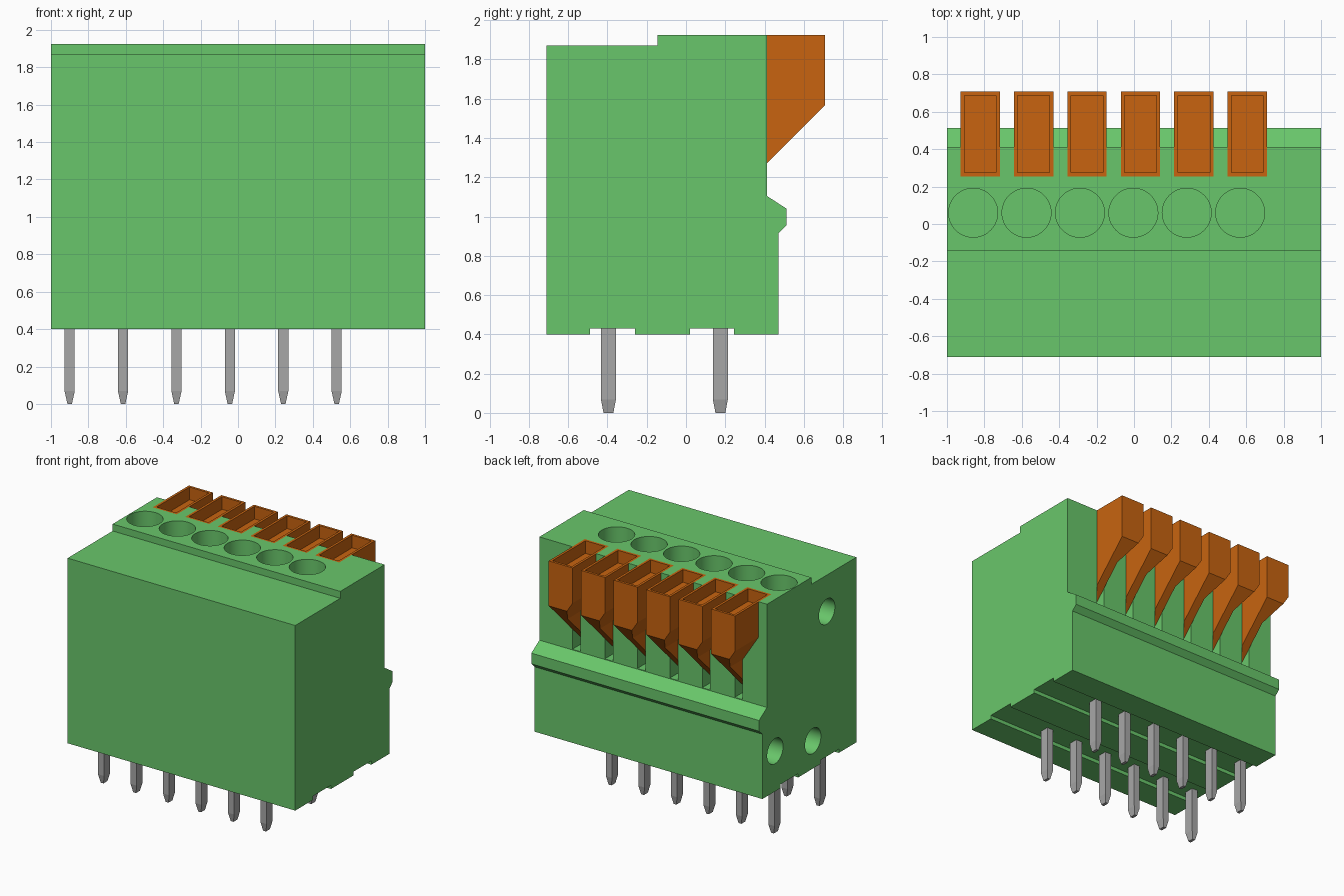
import bpy, bmesh, math
from mathutils import Matrix, Vector

if "Cube" in bpy.data.objects:
    bpy.data.objects.remove(bpy.data.objects["Cube"], do_unlink=True)

N, PITCH = 6, 0.2855          # poles and their spacing
LEVER_X, LEVER_W = -0.927, 0.21
Y_IN, Y_OUT, TOP = 0.255, 0.708, 1.925


def material(name, rgb):
    m = bpy.data.materials.new(name)
    m.use_nodes = True
    m.diffuse_color = (*rgb, 1)
    m.node_tree.nodes["Principled BSDF"].inputs["Base Color"].default_value = (*rgb, 1)
    return m


GREEN = material("housing green", (0.141, 0.565, 0.145))
ORANGE = material("lever orange", (0.578, 0.127, 0.005))
GREY = material("pin grey", (0.39, 0.39, 0.39))


def make_object(name, bm, mat):
    bmesh.ops.recalc_face_normals(bm, faces=bm.faces)
    me = bpy.data.meshes.new(name)
    bm.to_mesh(me)
    bm.free()
    me.materials.append(mat)
    ob = bpy.data.objects.new(name, me)
    bpy.context.collection.objects.link(ob)
    return ob


def prism(bm, points, step):
    """Extrude a closed outline of 3D points by the vector step."""
    face = bm.faces.new([bm.verts.new(p) for p in points])
    out = bmesh.ops.extrude_face_region(bm, geom=[face], use_keep_orig=True)
    verts = [g for g in out["geom"] if isinstance(g, bmesh.types.BMVert)]
    bmesh.ops.translate(bm, vec=step, verts=verts)


def cylinder(bm, centre, radius, depth, axis):
    rot = Matrix.Rotation(math.pi / 2, 4, 'Y') if axis == 'X' else Matrix()
    bmesh.ops.create_cone(bm, cap_ends=True, segments=48, radius1=radius, radius2=radius,
                          depth=depth, matrix=Matrix.Translation(centre) @ rot)


def lever_section(x, y, bottom, top):
    """Stepped outline shared by a lever and its slot: narrow stem, wide head."""
    pts = [(0, top), (LEVER_W, top), (LEVER_W, bottom), (0.14, bottom), (0.14, 1.43), (0, 1.645)]
    return [(x + px, y, pz) for px, pz in pts]


# Housing: side profile swept across the full width
profile = [(-.71, .40), (-.71, 1.87), (-.145, 1.87), (-.145, TOP), (.412, TOP), (.412, 1.105),
           (.512, 1.04), (.512, .955), (.47, .915), (.47, .40), (.245, .40), (.245, .43),
           (.02, .43), (.02, .40), (-.26, .40), (-.26, .43), (-.49, .43), (-.49, .40)]
bm = bmesh.new()
prism(bm, [(-1, y, z) for y, z in profile], (2, 0, 0))
housing = make_object("housing", bm, GREEN)

# Cutters: lever slots, wire entry holes and side sockets
bm = bmesh.new()
for i in range(N):
    prism(bm, lever_section(LEVER_X + i * PITCH, Y_IN, 1.11, 2.1), (0, 0.4, 0))
    cylinder(bm, (-0.86 + i * PITCH, 0.06, 1.7), 0.131, 1.0, 'Z')
for y, z in [(-.34, 1.58), (.31, .72), (-.165, .62)]:
    cylinder(bm, (-1, y, z), 0.1, 0.4, 'X')
cutter = make_object("housing_cutter", bm, GREEN)
cutter.hide_render = True

cut = housing.modifiers.new("openings", 'BOOLEAN')
cut.object, cut.operation, cut.solver = cutter, 'DIFFERENCE', 'EXACT'
bpy.ops.object.select_all(action='DESELECT')
bpy.context.view_layer.objects.active = housing
housing.select_set(True)
bpy.ops.object.modifier_apply(modifier=cut.name)
bpy.data.objects.remove(cutter, do_unlink=True)
bpy.ops.object.shade_smooth_by_angle(angle=math.radians(30))

# Release levers: sloped underside and a finger recess on top
for i in range(N):
    bm = bmesh.new()
    prism(bm, lever_section(LEVER_X + i * PITCH, Y_IN, 1.0, TOP), (0, Y_OUT - Y_IN, 0))
    geom = bm.verts[:] + bm.edges[:] + bm.faces[:]
    res = bmesh.ops.bisect_plane(bm, geom=geom, plane_co=(0, 0.412, 1.272),
                                 plane_no=Vector((0, 1, -1)).normalized(), clear_outer=True)
    edges = [g for g in res["geom_cut"] if isinstance(g, bmesh.types.BMEdge)]
    bmesh.ops.contextual_create(bm, geom=edges)
    bmesh.ops.recalc_face_normals(bm, faces=bm.faces)
    top = max(bm.faces, key=lambda f: f.calc_center_median().z)
    bmesh.ops.inset_individual(bm, faces=[top], thickness=0.028)
    out = bmesh.ops.extrude_discrete_faces(bm, faces=[top])["faces"]
    bmesh.ops.translate(bm, vec=(0, 0, -0.1), verts=out[0].verts[:])
    make_object(f"lever_{i + 1}", bm, ORANGE)

# Solder pins: two rows of rectangular posts with tapered tips
for row, y in (("front", -0.395), ("back", 0.175)):
    for i in range(N):
        x = -0.90 + i * PITCH
        bm = bmesh.new()
        rings = [[bm.verts.new((x + sx * hx, y + sy * hy, z))
                  for sx, sy in ((-1, -1), (1, -1), (1, 1), (-1, 1))]
                 for hx, hy, z in ((.012, .025, 0), (.027, .038, .068), (.027, .038, .45))]
        for a, b in zip(rings, rings[1:]):
            for k in range(4):
                bm.faces.new((a[k], a[(k + 1) % 4], b[(k + 1) % 4], b[k]))
        bm.faces.new(rings[0][::-1])
        bm.faces.new(rings[-1])
        make_object(f"{row}_pin_{i + 1}", bm, GREY)
